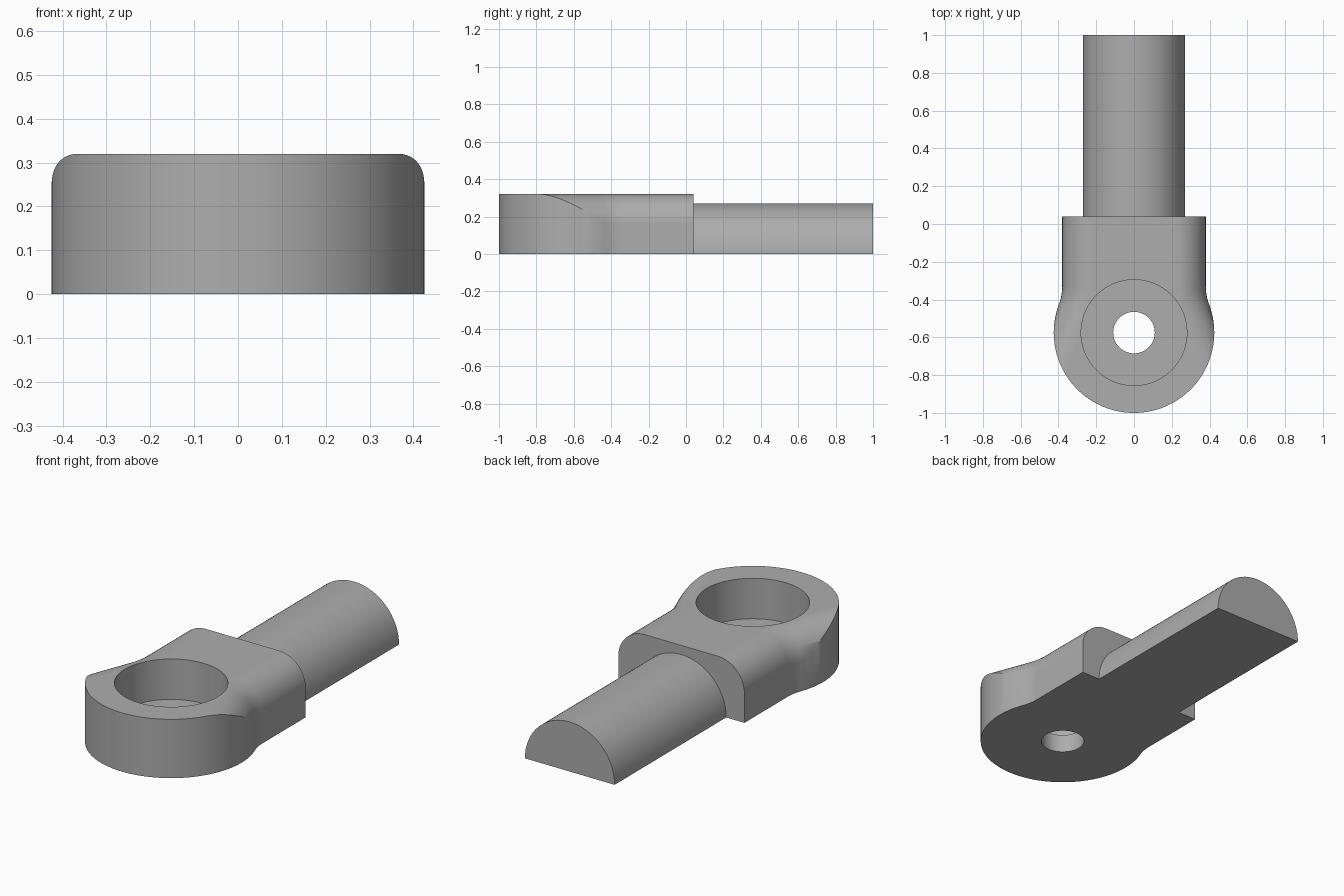
import bpy, bmesh, math
from mathutils import Vector

cube = bpy.data.objects.get("Cube")
if cube:
    bpy.data.objects.remove(cube, do_unlink=True)

HEIGHT, BACK, HEAD_Y = 0.32, 0.04, -0.575
HEAD_R, NECK_W, BLEND_R, ROUND = 0.425, 0.38, 0.264, 0.16

# Material
grey = bpy.data.materials.new("plain grey")
grey.use_nodes = True
colour = (0.42, 0.42, 0.42, 1)
grey.diffuse_color = colour
grey.node_tree.nodes["Principled BSDF"].inputs["Base Color"].default_value = colour


def make_object(name, bm):
    bmesh.ops.recalc_face_normals(bm, faces=bm.faces)
    mesh = bpy.data.meshes.new(name)
    bm.to_mesh(mesh)
    bm.free()
    mesh.materials.append(grey)
    ob = bpy.data.objects.new(name, mesh)
    bpy.context.collection.objects.link(ob)
    return ob


def loft(name, rings):
    """Closed solid through matching rings of points."""
    bm = bmesh.new()
    loops = [[bm.verts.new(p) for p in ring] for ring in rings]
    n = len(loops[0])
    for a, b in zip(loops, loops[1:]):
        for i in range(n):
            j = (i + 1) % n
            bm.faces.new((a[i], a[j], b[j], b[i]))
    bm.faces.new(loops[0])
    bm.faces.new(loops[-1])
    return make_object(name, bm)


def prism(name, outline, z0, z1):
    return loft(name, [[(x, y, z) for x, y in outline] for z in (z0, z1)])


def circle(radius, y, count):
    steps = [2 * math.pi * i / count for i in range(count)]
    return [(radius * math.cos(a), y + radius * math.sin(a)) for a in steps]


def boolean(ob, cutter, operation):
    mod = ob.modifiers.new(operation, "BOOLEAN")
    mod.object, mod.operation, mod.solver = cutter, operation, "EXACT"
    bpy.context.view_layer.objects.active = ob
    bpy.ops.object.modifier_apply(modifier=mod.name)
    bpy.data.objects.remove(cutter, do_unlink=True)


def smooth(ob):
    bpy.ops.object.select_all(action="DESELECT")
    ob.select_set(True)
    bpy.context.view_layer.objects.active = ob
    bpy.ops.object.shade_smooth_by_angle(angle=math.radians(30))
    for face in ob.data.polygons:
        if abs(face.normal.z) > 0.9999:
            face.use_smooth = False


# Side path: straight neck, concave blend, then a straight run past the head
rise = math.sqrt((HEAD_R + BLEND_R) ** 2 - (NECK_W + BLEND_R) ** 2)
centre = Vector((NECK_W + BLEND_R, HEAD_Y + rise))
tilt = math.atan2(rise, NECK_W + BLEND_R)
path = [(Vector((NECK_W, BACK)), Vector((-1, 0)))]
for i in range(13):
    a = tilt * i / 12
    inward = Vector((-math.cos(a), -math.sin(a)))
    path.append((centre + BLEND_R * inward, inward))
point, inward = path[-1]
path.append((point + Vector((-inward.y, inward.x)) * 0.9, inward))

# Neck with rounded upper edges, swept along the mirrored side path
rings = []
for point, inward in path:
    half = [(point.x, point.y, 0)]
    for k in range(17):
        a = math.pi / 2 * k / 16
        p = point + inward * ROUND * (1 - math.cos(a))
        half.append((p.x, p.y, HEIGHT - ROUND + ROUND * math.sin(a)))
    rings.append(half + [(-x, y, z) for x, y, z in reversed(half)])
body = loft("eye_end_body", rings)

# Trim the front to the round head
arc = []
for i in range(97):
    a = -math.pi - tilt + (math.pi + 2 * tilt) * i / 96
    arc.append((HEAD_R * math.cos(a), HEAD_Y + HEAD_R * math.sin(a)))
side_y = HEAD_Y + math.tan(tilt)
outline = arc + [(1, side_y), (1, 0.3), (-1, 0.3), (-1, side_y)]
boolean(body, prism("head_trim", outline, -0.1, 0.5), "INTERSECT")

# Counterbore and through hole
boolean(body, prism("counterbore_cutter", circle(0.28, HEAD_Y, 96), 0.10, 0.5), "DIFFERENCE")
boolean(body, prism("hole_cutter", circle(0.11, HEAD_Y, 64), -0.1, 0.3), "DIFFERENCE")
smooth(body)

# Half-round shaft
half_round = [(0.27 * math.cos(math.pi * i / 48), 0.27 * math.sin(math.pi * i / 48)) for i in range(49)]
shaft = loft("half_round_shaft", [[(x, y, z) for x, z in half_round] for y in (BACK, 1.0)])
smooth(shaft)
